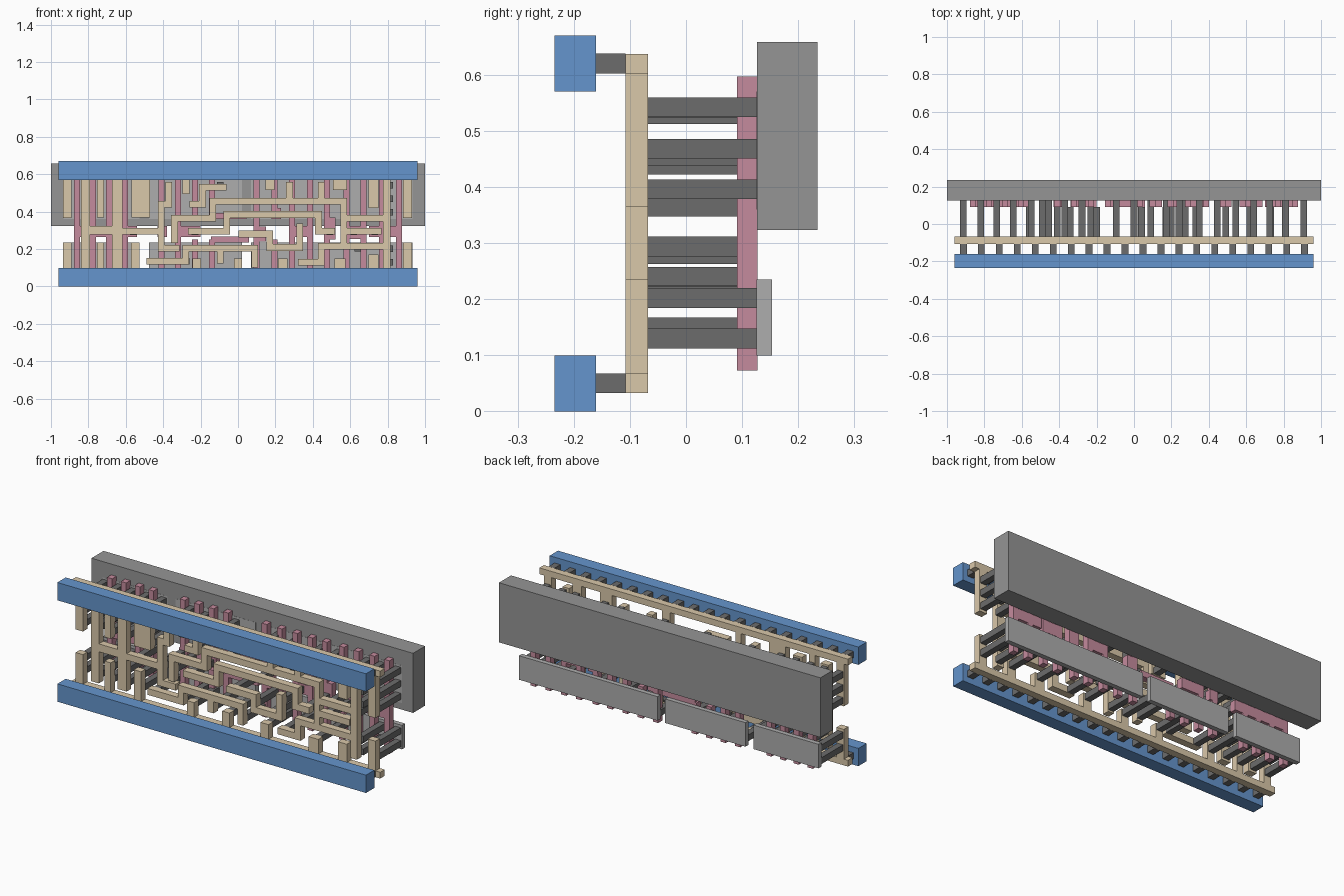
import bpy, bmesh

def material(name, rgb):
    m = bpy.data.materials.new(name)
    m.diffuse_color = (*rgb, 1)
    return m

BLUE = material("blue", (0.13, 0.30, 0.61))
TAN = material("tan", (0.70, 0.58, 0.40))
PINK = material("pink", (0.56, 0.26, 0.34))
DARK = material("dark_grey", (0.15, 0.15, 0.15))
GREY = material("mid_grey", (0.30, 0.30, 0.30))
LIGHT = material("light_grey", (0.42, 0.42, 0.42))

def slab(name, rects, y0, y1, mat):
    """Union of x/z rectangles (x0, x1, z0, z1), extruded from y0 to y1."""
    rects = [tuple(round(v, 4) for v in r) for r in rects]
    xs = sorted({v for r in rects for v in r[:2]})
    zs = sorted({v for r in rects for v in r[2:]})
    cells = set()
    for a, b, c, d in rects:
        for i in range(xs.index(a), xs.index(b)):
            for j in range(zs.index(c), zs.index(d)):
                cells.add((i, j))
    bm = bmesh.new()
    grid = {}
    def vert(i, j):
        if (i, j) not in grid:
            grid[i, j] = bm.verts.new((xs[i], y0, zs[j]))
        return grid[i, j]
    for i, j in sorted(cells):
        bm.faces.new([vert(i, j), vert(i + 1, j), vert(i + 1, j + 1), vert(i, j + 1)])
    ext = bmesh.ops.extrude_face_region(bm, geom=bm.faces[:], use_keep_orig=True)
    top = [g for g in ext["geom"] if isinstance(g, bmesh.types.BMVert)]
    bmesh.ops.translate(bm, verts=top, vec=(0, y1 - y0, 0))
    bmesh.ops.recalc_face_normals(bm, faces=bm.faces[:])
    bmesh.ops.dissolve_limit(bm, angle_limit=0.01, verts=bm.verts[:], edges=bm.edges[:])
    me = bpy.data.meshes.new(name)
    bm.to_mesh(me)
    bm.free()
    me.materials.append(mat)
    ob = bpy.data.objects.new(name, me)
    bpy.context.collection.objects.link(ob)
    return ob

def path(points, w=0.036):
    """Rectangles along a right-angled centre line."""
    h = w / 2
    return [(min(a[0], b[0]) - h, max(a[0], b[0]) + h, min(a[1], b[1]) - h, max(a[1], b[1]) + h)
            for a, b in zip(points, points[1:])]

def column(x, z0, z1, w):
    return (x - w / 2, x + w / 2, z0, z1)

# Power rails
slab("lower_rail", [(-0.96, 0.96, 0, 0.1)], -0.234, -0.16, BLUE)
slab("upper_rail", [(-0.96, 0.96, 0.57, 0.67)], -0.234, -0.16, BLUE)

# Pegs joining the rails to the wiring layer
rail_pegs = [column(-0.912 + 0.096 * k, z - 0.0175, z + 0.0175, 0.036)
             for k in range(20) for z in (0.05, 0.62)]
slab("rail_pegs", rail_pegs, -0.16, -0.108, DARK)

# Supply wiring: strips behind the rails with hanging and standing stubs
upper_stubs = [(-0.912, 0.365, 0.045), (-0.735, 0.37, 0.038), (-0.52, 0.37, 0.1),
               (-0.278, 0.495, 0.036), (0.172, 0.515, 0.048), (0.545, 0.515, 0.075),
               (0.725, 0.42, 0.055), (0.907, 0.365, 0.047)]
lower_stubs = [(-0.912, 0.235, 0.045), (-0.735, 0.235, 0.038), (-0.55, 0.235, 0.045),
               (-0.22, 0.15, 0.045), (0.0, 0.15, 0.045), (0.24, 0.15, 0.05), (0.545, 0.15, 0.06),
               (0.725, 0.17, 0.055), (0.907, 0.235, 0.047)]
slab("upper_supply_wiring", [(-0.96, 0.96, 0.602, 0.637)] +
     [column(x, z, 0.61, w) for x, z, w in upper_stubs], -0.108, -0.068, TAN)
slab("lower_supply_wiring", [(-0.96, 0.96, 0.033, 0.068)] +
     [column(x, 0.06, z, w) for x, z, w in lower_stubs], -0.108, -0.068, TAN)

# Signal wiring nets
nets = {
    "output_wire": [column(-0.815, 0.1, 0.57, 0.05), column(-0.645, 0.1, 0.57, 0.055),
                    (-0.84, -0.62, 0.278, 0.322)],
    "left_wire": path([(-0.6, 0.295), (-0.41, 0.295)]) + path([(-0.41, 0.43), (-0.41, 0.205), (-0.33, 0.205)])
                 + path([(-0.41, 0.44), (-0.37, 0.44), (-0.37, 0.54)]),
    "low_left_wire": path([(-0.47, 0.135), (-0.28, 0.135), (-0.28, 0.205), (0.09, 0.205), (0.09, 0.12)])
                     + path([(-0.095, 0.205), (-0.095, 0.14)]),
    "upper_left_wire": path([(-0.34, 0.25), (-0.34, 0.365), (-0.135, 0.365), (-0.135, 0.455),
                             (0.565, 0.455), (0.565, 0.215)])
                       + path([(0.565, 0.365), (0.79, 0.365)])
                       + path([(0.275, 0.455), (0.275, 0.54)]) + path([(0.445, 0.455), (0.445, 0.54)]),
    "top_left_wire": path([(-0.24, 0.44), (-0.19, 0.44), (-0.19, 0.53), (-0.08, 0.53)]),
    "middle_wire": path([(-0.25, 0.295), (-0.06, 0.295), (-0.06, 0.385), (0.43, 0.385),
                         (0.43, 0.295), (0.5, 0.295)]),
    "stepped_wire": path([(0.02, 0.28), (0.17, 0.28), (0.17, 0.208), (0.33, 0.208), (0.33, 0.32)]),
    "low_right_wire": path([(0.34, 0.13), (0.445, 0.13), (0.445, 0.215), (0.77, 0.215)]),
    "right_wire": path([(0.6, 0.295), (0.75, 0.295)]),
    "right_column": [column(0.795, 0.1, 0.57, 0.04)],
}
for name, rects in nets.items():
    slab(name, rects, -0.108, -0.068, TAN)

# Long pegs from the wiring back to the base layers
tall, pair = (0.396, 0.468, 0.542), (0.13, 0.202)
peg_rows = {-0.912: tall + pair, -0.82: tall + pair, -0.735: tall + pair, -0.645: tall + pair,
            -0.55: tall + pair, -0.49: (0.396, 0.468), -0.37: (0.54,), -0.455: (0.135,),
            -0.278: (0.53, 0.135), -0.22: (0.13,), -0.095: (0.54, 0.15), 0.0: (0.13, 0.455),
            0.09: (0.13,), 0.172: (0.54,), 0.24: (0.13,), 0.275: (0.53, 0.208), 0.35: (0.13, 0.455),
            0.445: (0.54, 0.202), 0.545: (0.54, 0.13), 0.64: (0.205, 0.365), 0.725: tall[1:] + pair[:1],
            0.81: tall + pair, 0.907: tall + pair}
slab("base_pegs", [column(x, z - 0.0175, z + 0.0175, 0.035) for x, zs in peg_rows.items() for z in zs],
     -0.068, 0.126, DARK)

# Short pegs that stop at the gate strips
gate_pegs = [(-0.56, 0.294), (-0.41, 0.294), (-0.34, 0.294), (-0.23, 0.294), (-0.2, 0.44), (0.04, 0.28),
             (0.17, 0.24), (0.33, 0.294), (0.49, 0.294), (0.62, 0.294), (0.73, 0.294), (0.2, 0.385)]
slab("gate_pegs", [column(x, z - 0.0175, z + 0.0175, 0.035) for x, z in gate_pegs], -0.068, 0.091, DARK)

# Gate strips: evenly spaced fingers joined by cross pieces
full = [-0.862, -0.775, -0.69, -0.605, -0.41, -0.32, 0.1, 0.29, 0.385, 0.58, 0.672, 0.77, 0.862]
split = [-0.23, -0.14, 0.195, 0.475]
gates = [column(x, 0.073, 0.597, 0.032) for x in full]
gates += [column(x, 0.36, 0.597, 0.032) for x in split] + [column(x, 0.073, 0.25, 0.032) for x in split]
gates += [(-0.877, -0.54, 0.265, 0.322), (-0.43, -0.38, 0.265, 0.322), (-0.34, -0.2, 0.265, 0.322),
          (-0.145, 0.045, 0.36, 0.392), (-0.145, 0.06, 0.235, 0.267), (0.085, 0.15, 0.24, 0.32),
          (0.18, 0.23, 0.36, 0.42), (0.28, 0.4, 0.265, 0.322), (0.46, 0.52, 0.25, 0.37),
          (0.57, 0.68, 0.255, 0.322), (0.7, 0.877, 0.265, 0.322)]
slab("gate_strips", gates, 0.091, 0.1275, PINK)

# Base plates: one big upper block and three low plates
slab("upper_block", [(-1, 1, 0.323, 0.658)], 0.1268, 0.234, GREY)
for name, x0, x1 in (("left", -0.932, -0.526), ("middle", -0.477, 0.022), ("right", 0.07, 0.932)):
    slab(name + "_lower_plate", [(x0, x1, 0.1, 0.235)], 0.126, 0.153, LIGHT)
    slab(name + "_upper_plate", [(x0, x1, 0.36, 0.57)], 0.126, 0.153, LIGHT)
